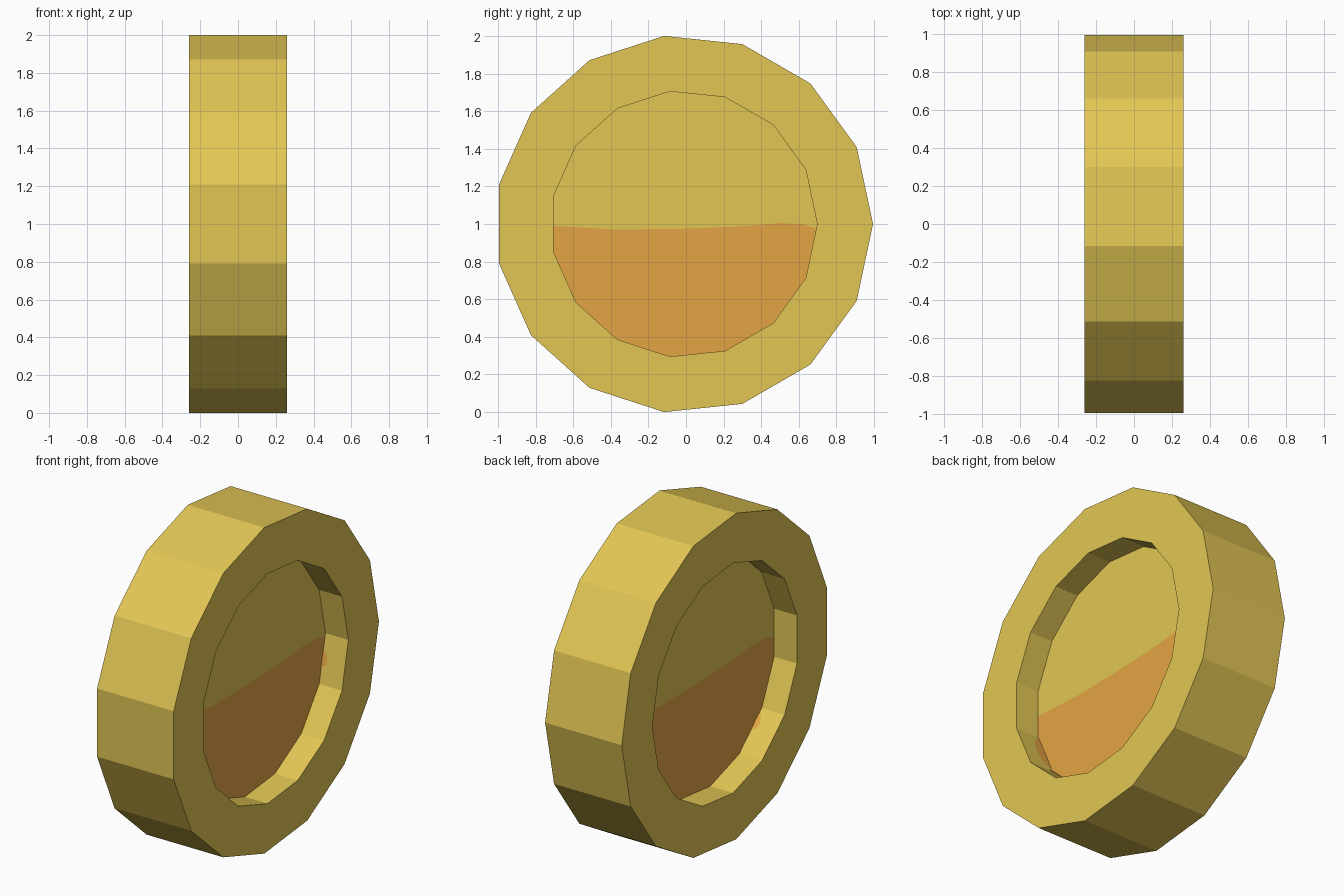
import bpy, math
from mathutils import Vector

if "Cube" in bpy.data.objects:
    bpy.data.objects.remove(bpy.data.objects["Cube"])

N, R_OUT, R_IN = 15, 1.0055, 0.709
HALF, FLOOR, CY, CZ = 0.26, 0.105, -0.011, 1.0


def material(name, rgb):
    m = bpy.data.materials.new(name)
    m.diffuse_color = (*rgb, 1)
    m.use_nodes = True
    m.node_tree.nodes["Principled BSDF"].inputs["Base Color"].default_value = m.diffuse_color
    return m


gold = material("gold", (0.76, 0.565, 0.089))
orange = material("burnt orange", (0.775, 0.376, 0.058))


def point(x, r, k):
    a = 2 * math.pi * k / N
    return Vector((x, CY + r * math.cos(a), CZ + r * math.sin(a)))


def make(name, verts, faces, mats, idx=None):
    me = bpy.data.meshes.new(name)
    me.from_pydata([tuple(v) for v in verts], [], faces)
    for m in mats:
        me.materials.append(m)
    for i, p in enumerate(me.polygons):
        p.material_index = idx[i] if idx else 0
    ob = bpy.data.objects.new(name, me)
    bpy.context.collection.objects.link(ob)


# Rim: tread, flat side rings and recess walls swept around the axle
profile = [(-FLOOR, R_IN), (-HALF, R_IN), (-HALF, R_OUT),
           (HALF, R_OUT), (HALF, R_IN), (FLOOR, R_IN)]
P = len(profile)
verts = [point(x, r, k) for k in range(N) for x, r in profile]
faces = []
for k in range(N):
    a, b = k * P, ((k + 1) % N) * P
    for j in range(P - 1):
        faces.append((a + j, a + j + 1, b + j + 1, b + j))
# make(): winding is outward for this profile direction
faces = [tuple(reversed(f)) for f in faces]
make("rim", verts, faces, [gold])

# Recessed panels: gold above, orange below a slightly wavy line
WAVE = [(-0.37, 0.97), (0.0, 0.975), (0.25, 0.985), (0.5, 1.005), (0.62, 1.0)]


def edge_y(z, right):
    if not right:
        return point(0, R_IN, 8).y
    return CY + R_IN - abs(z - CZ) * math.tan(math.pi / N)


for side, name in ((1, "right_panel"), (-1, "left_panel")):
    x = side * FLOOR
    wave = sorted((side * y, z) for y, z in WAVE)
    zl, zr = (0.99, 0.975) if side > 0 else (0.975, 0.99)
    line = [(edge_y(zl, False), zl)] + wave + [(edge_y(zr, True), zr)]
    line = [Vector((x, y, z)) for y, z in line]
    ring = [point(x, R_IN, k) for k in range(N)]
    n = len(line)
    upper = list(range(8)) + [N + i for i in range(n)]
    lower = list(range(8, N)) + [N + i for i in reversed(range(n))]
    if side < 0:
        upper.reverse()
        lower.reverse()
    make(name, ring + line, [upper, lower], [gold, orange], [0, 1])


# Small orange paint smudges lying on the recess walls
def smudge(name, side, k, t, half_len, depth):
    a, b = point(0, R_IN, k), point(0, R_IN, k + 1)
    along = (b - a).normalized()
    inward = (Vector((0, CY, CZ)) - (a + b) / 2).normalized()
    c = a.lerp(b, t) + inward * 0.003
    pts = []
    for i in range(11):
        ang = math.pi * i / 10
        p = c + along * (half_len * math.cos(ang))
        p.x = side * (FLOOR + depth * math.sin(ang))
        pts.append(p)
    f = list(range(11))
    normal = (pts[5] - pts[0]).cross(pts[10] - pts[5])
    if normal.dot(inward) < 0:
        f.reverse()
    make(name, pts, [f], [orange])


smudge("smudge_small_right", 1, 14, 0.5, 0.05, 0.035)
smudge("smudge_small_left", -1, 9, 0.3, 0.05, 0.035)
smudge("smudge_upper_right", 1, 8, 0.5, 0.13, 0.06)
smudge("smudge_lower_right", 1, 9, 0.4, 0.11, 0.06)
